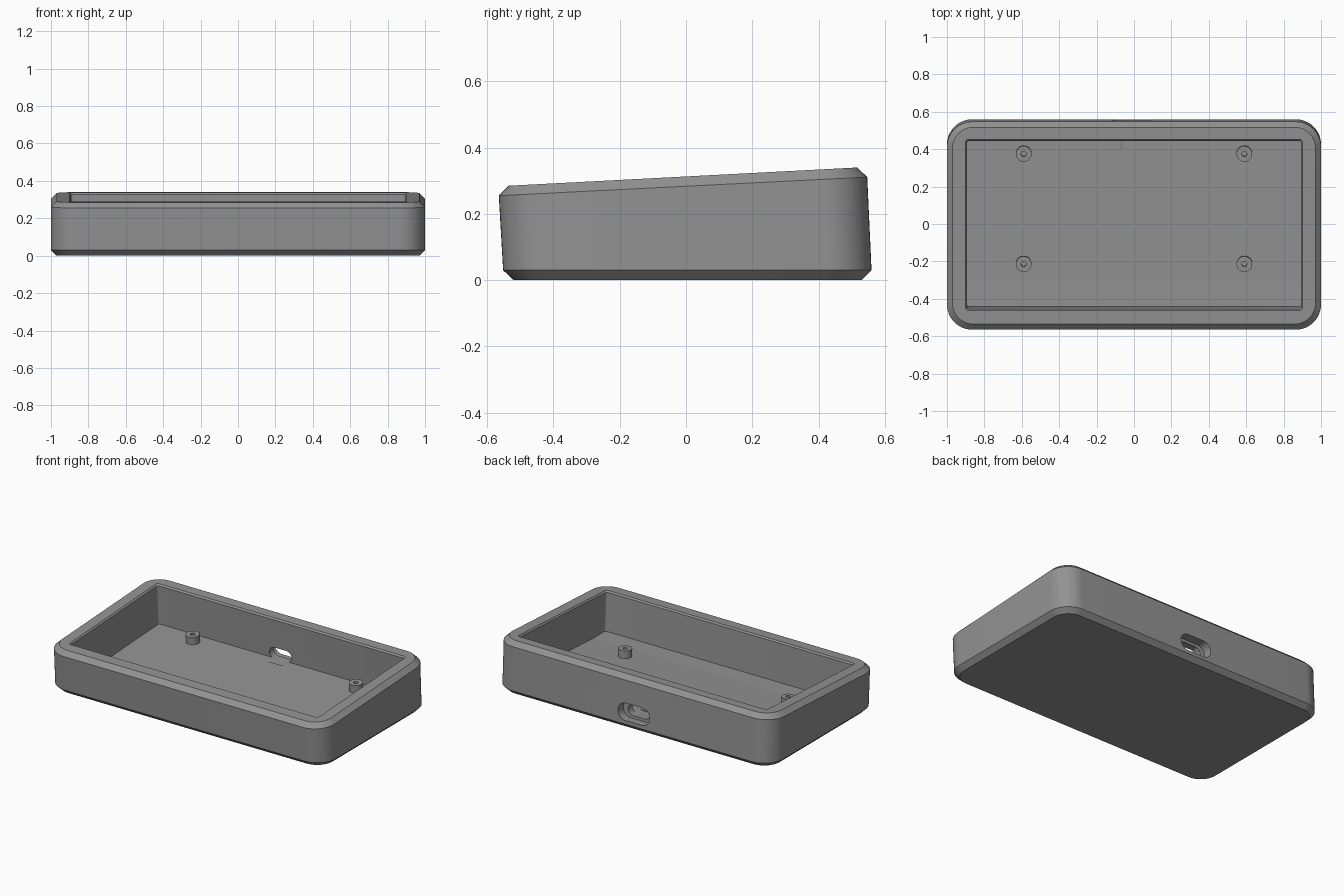
import bpy, bmesh, math
from mathutils import Matrix, Vector

if "Cube" in bpy.data.objects:
    bpy.data.objects.remove(bpy.data.objects["Cube"])

TILT = math.radians(3.0)
grey = bpy.data.materials.new("grey plastic")
grey.diffuse_color = (0.29, 0.29, 0.29, 1)
grey.use_nodes = True
grey.node_tree.nodes["Principled BSDF"].inputs["Base Color"].default_value = grey.diffuse_color


def finish(name, bm):
    bmesh.ops.recalc_face_normals(bm, faces=bm.faces)
    me = bpy.data.meshes.new(name)
    bm.to_mesh(me)
    bm.free()
    me.materials.append(grey)
    ob = bpy.data.objects.new(name, me)
    bpy.context.collection.objects.link(ob)
    return ob


def ring(bm, hw, y0, y1, r, z0, z1, seg=12):
    """Rounded rectangle whose height runs from z0 at y0 to z1 at y1."""
    out = []
    for k, (cx, cy) in enumerate([(hw - r, y1 - r), (r - hw, y1 - r),
                                  (r - hw, y0 + r), (hw - r, y0 + r)]):
        for i in range(seg + 1):
            a = math.pi / 2 * (k + i / seg)
            x, y = cx + r * math.cos(a), cy + r * math.sin(a)
            out.append(bm.verts.new((x, y, z0 + (z1 - z0) * (y - y0) / (y1 - y0))))
    return out


def loft(bm, rings):
    for a, b in zip(rings, rings[1:]):
        for i in range(len(a)):
            j = (i + 1) % len(a)
            bm.faces.new((a[i], a[j], b[j], b[i]))
    bm.faces.new(rings[0][::-1])
    bm.faces.new(rings[-1])


def select_only(ob):
    bpy.ops.object.select_all(action='DESELECT')
    ob.select_set(True)
    bpy.context.view_layer.objects.active = ob


def smooth(ob):
    select_only(ob)
    bpy.ops.object.shade_smooth_by_angle(angle=math.radians(25))
    for p in ob.data.polygons:
        if abs(p.normal.z) > 0.9:
            p.use_smooth = False


def cut(ob, cutter):
    m = ob.modifiers.new("cut", 'BOOLEAN')
    m.operation, m.solver, m.object = 'DIFFERENCE', 'EXACT', cutter
    select_only(ob)
    bpy.ops.object.modifier_apply(modifier=m.name)
    bpy.data.objects.remove(cutter)


# Outer shell: flat base, chamfers, sloping rim
bm = bmesh.new()
loft(bm, [ring(bm, 0.97, -0.52, 0.53, 0.11, 0, 0),
          ring(bm, 1.0, -0.552, 0.56, 0.135, 0.03, 0.03),
          ring(bm, 1.0, -0.565, 0.547, 0.135, 0.255, 0.311),
          ring(bm, 0.97, -0.535, 0.517, 0.11, 0.285, 0.34)])
case = finish("case", bm)

# Cavity: sloping floor that levels out near the front, chamfered mouth
FLOOR_MIN, KINK = 0.03, -0.32


def floor_z(y):
    return max(FLOOR_MIN, FLOOR_MIN + (y - KINK) * math.tan(TILT))


def rim_z(y):
    return 0.285 + (y + 0.535) * 0.055 / 1.052


def tilted(bm, hw, y0, y1, r, dz):
    return ring(bm, hw, y0, y1, r, rim_z(y0) + dz, rim_z(y1) + dz, 4)


bm = bmesh.new()
back_z = FLOOR_MIN + (0.458 - KINK) * math.tan(TILT)
front_z = FLOOR_MIN + (-0.442 - KINK) * math.tan(TILT)
bottom = ring(bm, 0.893, -0.442, 0.458, 0.012, front_z, back_z, 4)
loft(bm, [bottom,
          tilted(bm, 0.893, -0.455, 0.445, 0.012, -0.01),
          tilted(bm, 0.901, -0.463, 0.453, 0.016, 0),
          tilted(bm, 0.901, -0.463, 0.453, 0.016, 0.1)])
bmesh.ops.bisect_plane(bm, geom=bm.verts[:] + bm.edges[:] + bm.faces[:],
                       plane_co=(0, KINK, 0), plane_no=(0, 1, 0))
for v in bm.verts:
    if v.co.y < KINK - 0.001 and v.co.z < FLOOR_MIN:
        v.co.z = FLOOR_MIN
cut(case, finish("cavity_cutter", bm))


# Rear cable opening: wide outer recess and a smaller through slot
def slot(name, half, r, y0, y1):
    bm = bmesh.new()
    loops = []
    for y in (y0, y1):
        loop = []
        for side in (1, -1):
            for i in range(13):
                a = side * math.pi / 2 - side * math.pi * i / 12
                a = math.pi / 2 - math.pi * i / 12 + (0 if side == 1 else math.pi)
                loop.append(bm.verts.new((side * (half - r) + r * math.cos(a),
                                          y, r * math.sin(a))))
        loops.append(loop)
    loft(bm, loops)
    bm.transform(Matrix.Translation((-0.012, 0.5, 0.106)) @ Matrix.Rotation(TILT, 4, 'X'))
    return finish(name, bm)


cut(case, slot("recess_cutter", 0.115, 0.056, 0.0, 0.15))
cut(case, slot("slot_cutter", 0.08, 0.038, -0.1, 0.1))
smooth(case)


# Screw posts with blind holes, square to the sloping floor
def post(name, x, y):
    bm = bmesh.new()
    profile = [(0.042, -0.008), (0.042, 0.05), (0.014, 0.05), (0.014, 0.004)]
    n = 32
    loft(bm, [[bm.verts.new((r * math.cos(2 * math.pi * i / n),
                             r * math.sin(2 * math.pi * i / n), z)) for i in range(n)]
              for r, z in profile])
    bm.transform(Matrix.Translation((x, y, floor_z(y))) @ Matrix.Rotation(TILT, 4, 'X'))
    smooth(finish(name, bm))


for sx, side in ((-1, "left"), (1, "right")):
    for y, end in ((-0.212, "front"), (0.377, "rear")):
        post(f"screw_post_{end}_{side}", sx * 0.59, y)
